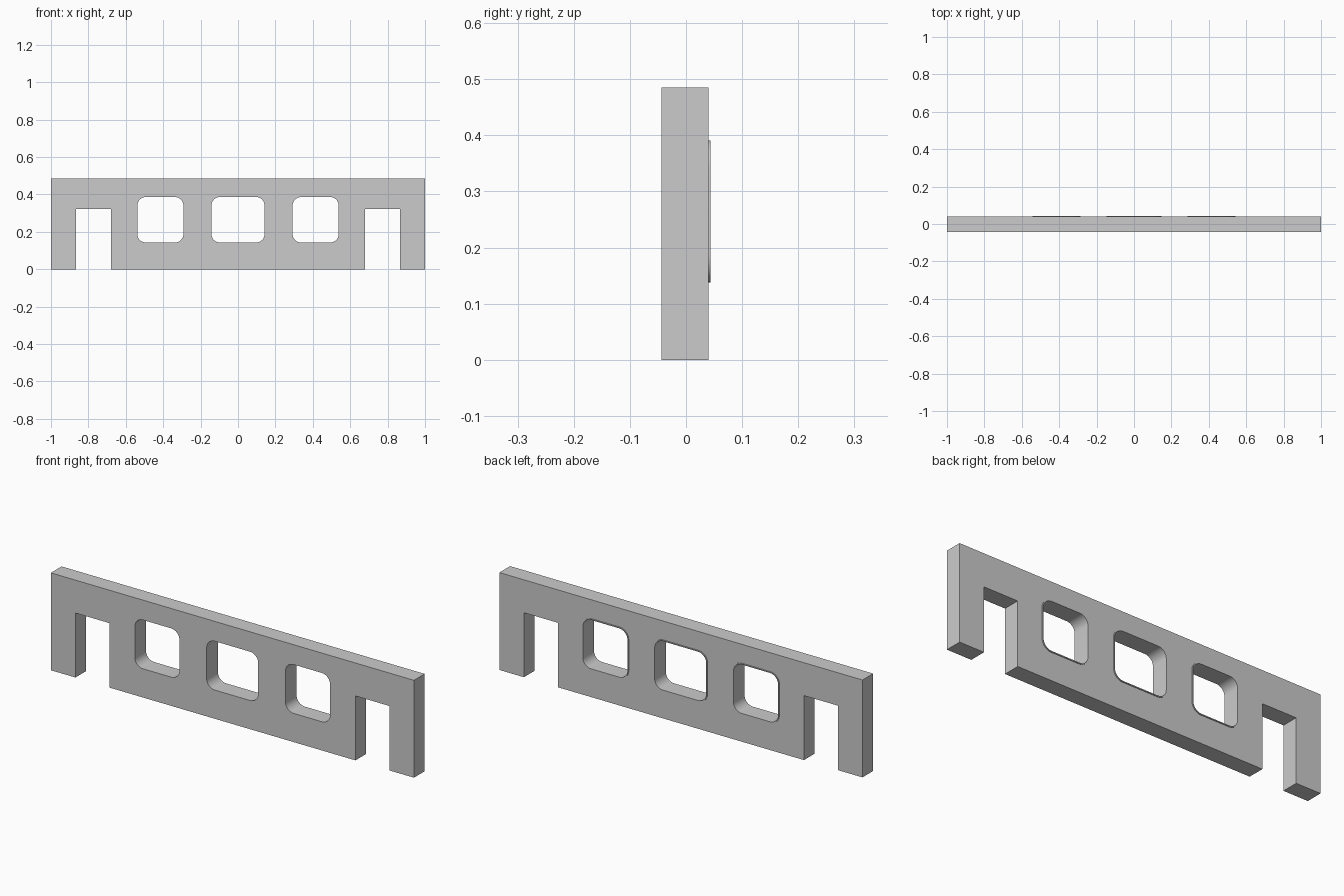
import bpy, bmesh, math

if "Cube" in bpy.data.objects:
    bpy.data.objects.remove(bpy.data.objects["Cube"])

FRONT, BACK, LIP = -0.044, 0.040, 0.044
Z0, Z1, RADIUS = 0.143, 0.386, 0.045
WINDOWS = {"left": (-0.538, -0.292), "middle": (-0.142, 0.142), "right": (0.292, 0.538)}


def rounded_rect(x0, x1, z0, z1, r, steps=8):
    pts = []
    corners = ((x1 - r, z1 - r), (x0 + r, z1 - r), (x0 + r, z0 + r), (x1 - r, z0 + r))
    for q, (cx, cz) in enumerate(corners):
        for i in range(steps + 1):
            a = math.pi / 2 * (q + i / steps)
            pts.append((cx + r * math.cos(a), cz + r * math.sin(a)))
    return pts


def extruded(name, loops, y0, y1):
    """Fill outline loops (inner loops become holes) and extrude from y0 to y1."""
    curve = bpy.data.curves.new(name, 'CURVE')
    curve.dimensions = '2D'
    curve.fill_mode = 'BOTH'
    curve.extrude = (y1 - y0) / 2
    for loop in loops:
        s = curve.splines.new('POLY')
        s.points.add(len(loop) - 1)
        for p, (x, z) in zip(s.points, loop):
            p.co = (x, z, 0, 1)
        s.use_cyclic_u = True
    ob = bpy.data.objects.new(name, curve)
    bpy.context.collection.objects.link(ob)
    ob.rotation_euler.x = math.pi / 2
    ob.location.y = (y0 + y1) / 2
    bpy.ops.object.select_all(action='DESELECT')
    bpy.context.view_layer.objects.active = ob
    ob.select_set(True)
    bpy.ops.object.convert(target='MESH')
    ob = bpy.context.object
    bm = bmesh.new()
    bm.from_mesh(ob.data)
    bmesh.ops.remove_doubles(bm, verts=bm.verts, dist=1e-5)
    bmesh.ops.recalc_face_normals(bm, faces=bm.faces)
    bm.to_mesh(ob.data)
    bm.free()
    bpy.ops.object.shade_smooth_by_angle(angle=math.radians(30))
    return ob


# Main panel: notched outline mirrored about x = 0, with three windows
half = [(0.678, 0), (0.678, 0.321), (0.865, 0.321), (0.865, 0), (1, 0), (1, 0.485)]
outline = half + [(-x, z) for x, z in reversed(half)]
holes = {k: rounded_rect(x0, x1, Z0, Z1, RADIUS) for k, (x0, x1) in WINDOWS.items()}
extruded("panel", [outline] + list(holes.values()), FRONT, BACK)

# Thin raised lip around each window on the back
m = 0.005
for side, (x0, x1) in WINDOWS.items():
    outer = rounded_rect(x0 - m, x1 + m, Z0 - m, Z1 + m, RADIUS + m)
    extruded(side + "_window_lip", [outer, holes[side]], BACK, LIP)
